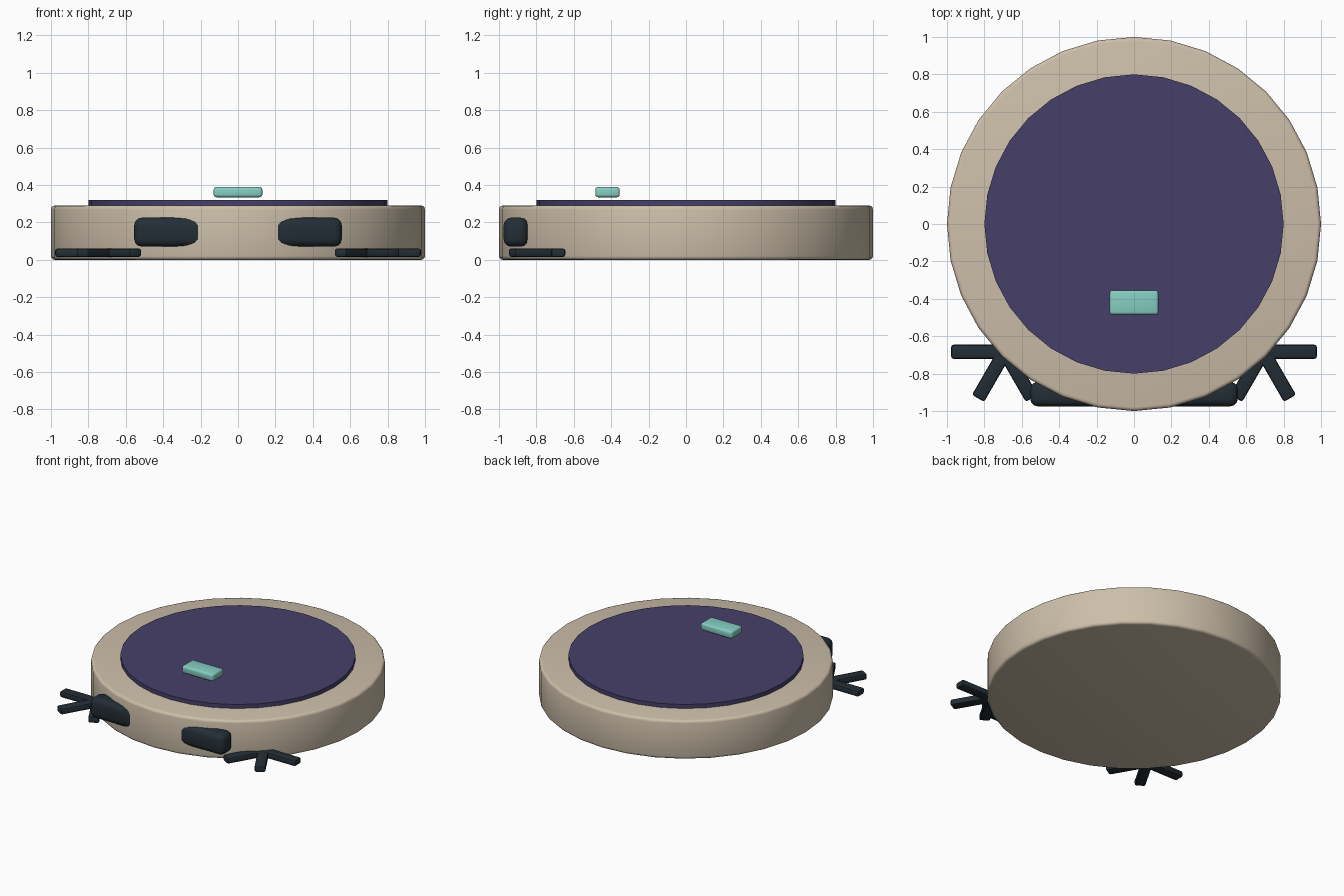
import bpy
import math

cube = bpy.data.objects.get("Cube")
if cube:
    bpy.data.objects.remove(cube, do_unlink=True)


def material(name, rgb):
    mat = bpy.data.materials.new(name)
    mat.use_nodes = True
    mat.diffuse_color = (*rgb, 1)
    bsdf = next(n for n in mat.node_tree.nodes if n.type == 'BSDF_PRINCIPLED')
    bsdf.inputs["Base Color"].default_value = (*rgb, 1)
    return mat


BEIGE = material("warm beige", (0.61, 0.52, 0.40))
PURPLE = material("dark purple", (0.061, 0.051, 0.14))
TEAL = material("pale teal", (0.24, 0.62, 0.54))
DARK = material("blue black", (0.017, 0.027, 0.037))


def finish(name, mat, bevel, segments):
    """Name, colour, bevel and shade the newly added primitive."""
    obj = bpy.context.object
    obj.name = name
    obj.data.materials.append(mat)
    bpy.ops.object.transform_apply(location=False, rotation=False, scale=True)
    if bevel:
        mod = obj.modifiers.new("Bevel", 'BEVEL')
        mod.width = bevel
        mod.segments = segments
        mod.limit_method = 'ANGLE'
        bpy.ops.object.modifier_apply(modifier=mod.name)
    bpy.ops.object.shade_smooth_by_angle(angle=math.radians(35))
    return obj


def disc(name, radius, bottom, top, mat, bevel=0):
    bpy.ops.mesh.primitive_cylinder_add(
        vertices=32, radius=radius, depth=top - bottom,
        location=(0, 0, (bottom + top) / 2))
    return finish(name, mat, bevel, 3)


def box(name, centre, size, mat, bevel, segments=3, angle=0):
    bpy.ops.mesh.primitive_cube_add(size=1, location=centre,
                                    rotation=(0, 0, angle))
    bpy.context.object.scale = size
    return finish(name, mat, bevel, segments)


# Round body and top panel
disc("body", 1.0, 0.0, 0.29, BEIGE, 0.02)
disc("top_panel", 0.8, 0.28, 0.32, PURPLE)

# Button hovering just over the panel
box("button", (0, -0.42, 0.362), (0.26, 0.13, 0.055), TEAL, 0.014)

# Front bumper, showing at both sides of the curved nose
box("front_bumper", (0, -0.91, 0.148), (1.11, 0.13, 0.155), DARK, 0.04)

# Side brushes, each of three crossed bars
for side, x in (("left", 0.69), ("right", -0.69)):
    for i in range(3):
        box(f"{side}_brush_bar_{i + 1}", (x, -0.683, 0.038),
            (0.575, 0.075, 0.045), DARK, 0.012, 2, i * math.pi / 3)
